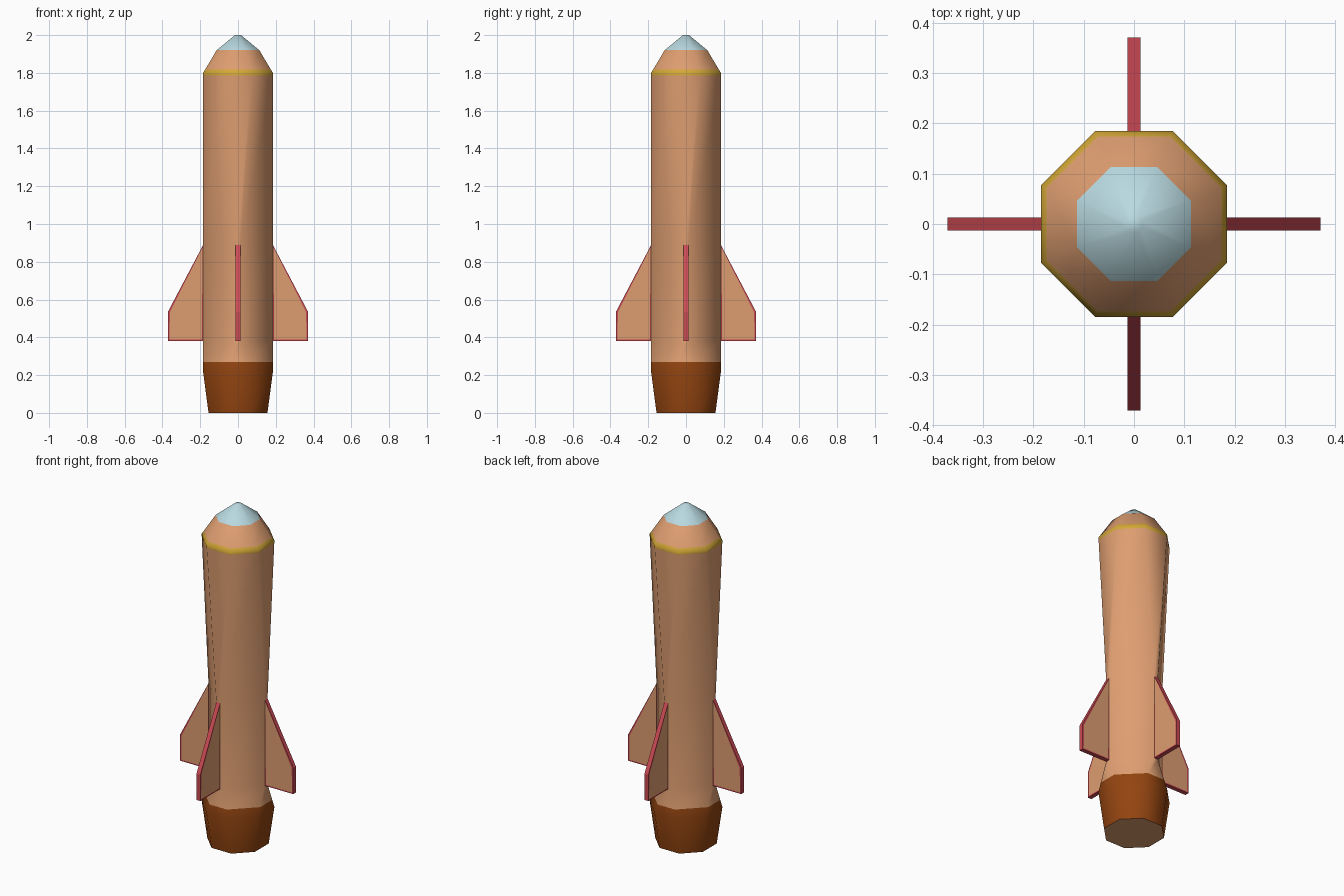
import bpy, bmesh, math
from mathutils import Matrix

if "Cube" in bpy.data.objects:
    bpy.data.objects.remove(bpy.data.objects["Cube"])


def srgb(r, g, b):
    f = lambda c: c / 12.92 if c <= 0.04045 else ((c + 0.055) / 1.055) ** 2.4
    return (f(r / 255), f(g / 255), f(b / 255), 1.0)


def material(name, rgb):
    m = bpy.data.materials.new(name)
    m.diffuse_color = srgb(*rgb)
    m.use_nodes = True
    m.node_tree.nodes["Principled BSDF"].inputs["Base Color"].default_value = m.diffuse_color
    return m


PEACH = material("peach_orange", (222, 158, 113))
BROWN = material("rust_brown", (146, 68, 16))
GOLD = material("gold", (212, 168, 56))
BLUE = material("pale_blue", (184, 217, 224))
RED = material("fin_red", (204, 74, 84))

OCT = math.tan(math.pi / 8)
FIN_HALF = 0.0125


def add_object(name, bm, mats):
    bmesh.ops.recalc_face_normals(bm, faces=bm.faces[:])
    me = bpy.data.meshes.new(name)
    bm.to_mesh(me)
    bm.free()
    for m in mats:
        me.materials.append(m)
    ob = bpy.data.objects.new(name, me)
    bpy.context.collection.objects.link(ob)
    return ob


def ring(bm, z, r, a):
    """Eight points: four axis-facing flats at distance r, half width a."""
    pts = []
    for k in range(4):
        c, s = round(math.cos(k * math.pi / 2)), round(math.sin(k * math.pi / 2))
        for y in (-a, a):
            pts.append(bm.verts.new((r * c - y * s, r * s + y * c, z)))
    return pts


# Body: octagon that pinches to the fin width between z 0.38 and 0.89
# (height, flat distance, flat half width, material of the band above)
R = 0.185
profile = [
    (0.00, 0.156, 0.156 * OCT, 1),
    (0.22, R, R * OCT, 1),
    (0.27, R, R * OCT + (FIN_HALF - R * OCT) * 0.05 / 0.16, 0),
    (0.38, R, FIN_HALF, 0),
    (0.89, R, FIN_HALF, 0),
    (1.785, R, R * OCT + (FIN_HALF - R * OCT) * 0.015 / 0.91, 2),
    (1.80, R, R * OCT, 2),
    (1.818, 0.174, 0.174 * OCT, 0),
    (1.92, 0.113, 0.113 * OCT, 3),
    (2.00, 0.016, 0.016 * OCT, 3),
]
bm = bmesh.new()
rings = [ring(bm, z, r, a) for z, r, a, _ in profile]
for (lo, hi), row in zip(zip(rings, rings[1:]), profile):
    for i in range(8):
        j = (i + 1) % 8
        bm.faces.new((lo[i], lo[j], hi[j], hi[i])).material_index = row[3]
bm.faces.new(rings[0]).material_index = 0
bm.faces.new(rings[-1]).material_index = 3
body = add_object("rocket_body", bm, [PEACH, BROWN, GOLD, BLUE])
bpy.context.view_layer.objects.active = body
body.select_set(True)
bpy.ops.object.shade_smooth_by_angle(angle=math.radians(60))

# Fins: red plates with an inset peach panel on each side
outline = [(0.184, 0.38), (0.371, 0.38), (0.371, 0.535), (0.184, 0.89)]
for k, side in enumerate(("right", "back", "left", "front")):
    bm = bmesh.new()
    near = [bm.verts.new((x, -FIN_HALF, z)) for x, z in outline]
    far = [bm.verts.new((x, FIN_HALF, z)) for x, z in outline]
    sides = [bm.faces.new(near), bm.faces.new(far[::-1])]
    for i in range(4):
        j = (i + 1) % 4
        bm.faces.new((near[j], near[i], far[i], far[j]))
    bmesh.ops.recalc_face_normals(bm, faces=bm.faces[:])
    bmesh.ops.inset_individual(bm, faces=sides, thickness=0.011, depth=0)
    for f in sides:
        f.material_index = 1
    bmesh.ops.transform(bm, matrix=Matrix.Rotation(k * math.pi / 2, 4, 'Z'), verts=bm.verts[:])
    add_object("fin_" + side, bm, [RED, PEACH])
